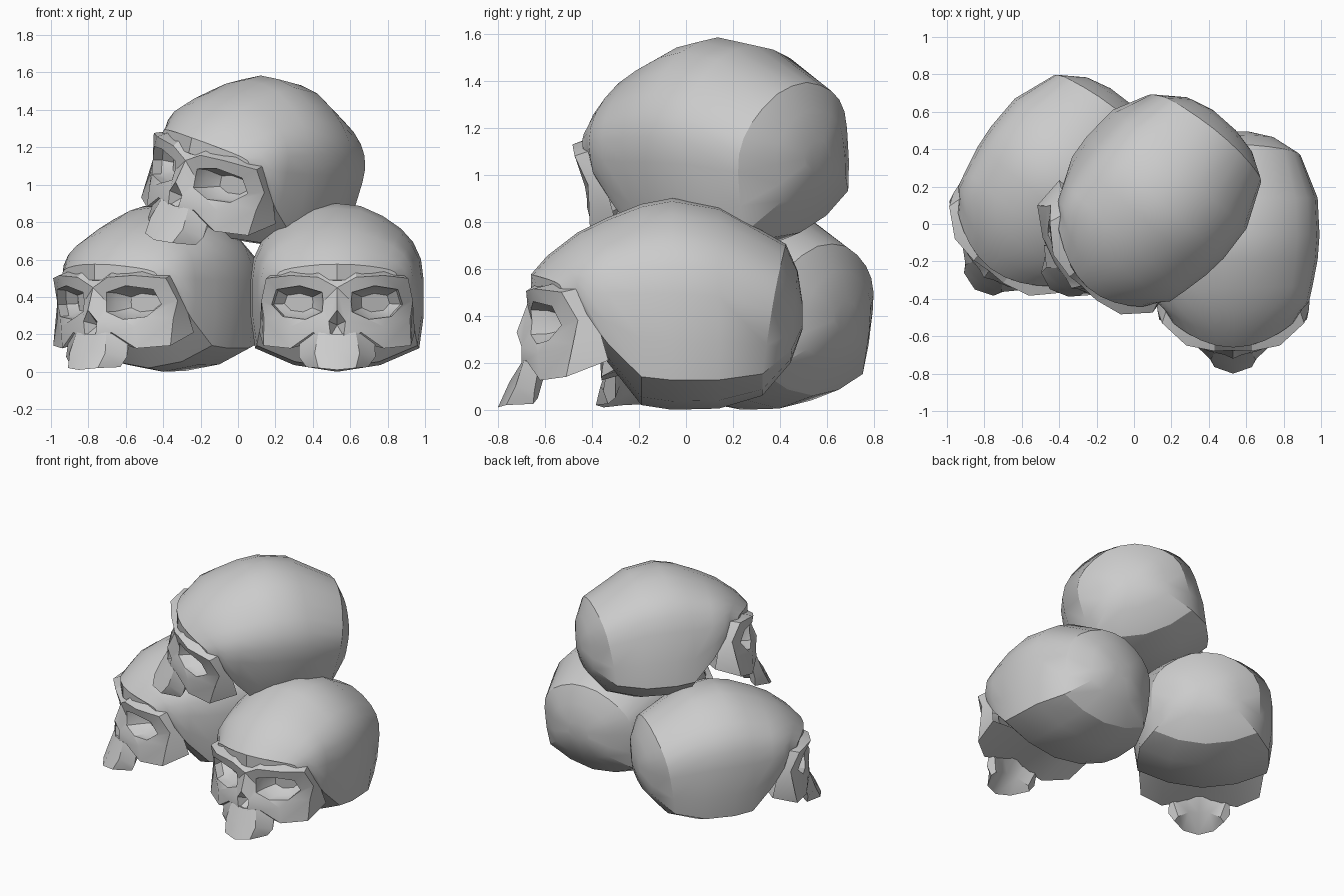
import bpy
import bmesh
from math import radians
from mathutils import Matrix, Vector

cube = bpy.data.objects.get("Cube")
if cube:
    bpy.data.objects.remove(cube, do_unlink=True)

bone = bpy.data.materials.new("bone_grey")
bone.use_nodes = True
bone.diffuse_color = (0.6, 0.6, 0.6, 1)
bone.node_tree.nodes["Principled BSDF"].inputs["Base Color"].default_value = (0.6, 0.6, 0.6, 1)

# Local pivot: middle of the braincase
PIVOT = Vector((0, -0.1, 0.45))


def symmetric_mesh(name, points, faces, matrix):
    """Build the left half, repeat it mirrored in x, weld the seam and place it."""
    bm = bmesh.new()
    for side in (1, -1):
        verts = [bm.verts.new((side * x, y, z)) for x, y, z in points]
        for face in faces:
            bm.faces.new([verts[i] for i in face])
    bmesh.ops.remove_doubles(bm, verts=bm.verts, dist=0.0005)
    bmesh.ops.recalc_face_normals(bm, faces=bm.faces)
    bmesh.ops.translate(bm, verts=bm.verts, vec=-PIVOT)
    bm.transform(matrix)
    mesh = bpy.data.meshes.new(name)
    bm.to_mesh(mesh)
    bm.free()
    mesh.materials.append(bone)
    for polygon in mesh.polygons:
        polygon.use_smooth = True
    mesh.set_sharp_from_angle(angle=radians(30))
    obj = bpy.data.objects.new(name, mesh)
    bpy.context.collection.objects.link(obj)


def grid_faces(rows, columns, wrap=False):
    """Quads joining equal rows of points."""
    faces = []
    for r in range(rows if wrap else rows - 1):
        a, b = r * columns, (r + 1) % rows * columns
        for c in range(columns - 1):
            faces.append((a + c, a + c + 1, b + c + 1, b + c))
    return faces


# Half cross-section of the braincase, crown to base, in unit size
SECTION = [(0, 1), (0.27, 0.97), (0.53, 0.85), (0.74, 0.7), (0.88, 0.54), (0.97, 0.34),
           (1, 0.1), (1, -0.35), (0.95, -0.72), (0.5, -0.92), (0, -1)]

# Braincase stations: y, half width, top, widest height, base, sideways sweep, backward lean
STATIONS = [
    (-0.66, 0.32, 0.575, 0.51, 0.49, 0.13, 0),
    (-0.59, 0.365, 0.655, 0.50, 0.47, 0.13, 0),
    (-0.46, 0.405, 0.755, 0.47, 0.37, 0.04, 0),
    (-0.34, 0.425, 0.815, 0.46, 0.21, 0.01, 0),
    (-0.19, 0.452, 0.875, 0.45, 0.02, 0, 0),
    (-0.06, 0.462, 0.9, 0.45, 0, 0, 0),
    (0.14, 0.452, 0.865, 0.44, 0.005, 0, 0),
    (0.375, 0.362, 0.705, 0.39, 0.06, -0.015, 0.05),
    (0.46, 0.22, 0.59, 0.4, 0.2, 0, 0.015),
    (0.495, 0.08, 0.46, 0.4, 0.34, 0, 0),
]


def build_braincase(name, matrix):
    points = []
    for y, width, top, middle, base, sweep, lean in STATIONS:
        for u, v in SECTION:
            reach = top - middle if v > 0 else middle - base
            points.append((u * width, y + sweep * u * u + lean * v, middle + v * reach))
    n = len(SECTION)
    faces = grid_faces(len(STATIONS), n)
    faces.append(tuple(range(n)))
    faces.append(tuple(range(len(points) - n, len(points))))
    symmetric_mesh(name, points, faces, matrix)


# Outer border of one eye socket, from between the brows outwards
BORDER = {
    "glabella": (0, -0.675, 0.45), "brow_a": (0.10, -0.68, 0.505),
    "brow_b": (0.25, -0.65, 0.515), "brow_c": (0.38, -0.53, 0.50),
    "orbit_side": (0.405, -0.46, 0.38), "orbit_low": (0.39, -0.48, 0.28),
    "orbit_base": (0.25, -0.63, 0.24), "nose_side": (0.045, -0.70, 0.27),
}
# Rim of the socket opening, in the same order
RIM = [(0.075, -0.655, 0.375), (0.08, -0.66, 0.425), (0.20, -0.65, 0.46), (0.325, -0.57, 0.44),
       (0.35, -0.53, 0.36), (0.29, -0.585, 0.295), (0.17, -0.635, 0.28), (0.08, -0.66, 0.32)]
# Remaining points of the face
EXTRA = {
    "brow_mid": (0, -0.63, 0.52), "brow_in": (0.10, -0.62, 0.545),
    "brow_out": (0.25, -0.55, 0.54), "temple_top": (0.35, -0.44, 0.52),
    "temple": (0.38, -0.39, 0.42), "arch": (0.415, -0.33, 0.21),
    "cheek_out": (0.395, -0.51, 0.14), "cheek_in": (0.25, -0.62, 0.125),
    "cheek_nose": (0.13, -0.68, 0.21), "nose_tip": (0, -0.72, 0.33),
    "nose_base": (0.035, -0.70, 0.19), "nose_pit": (0, -0.63, 0.25),
    "nose_floor": (0, -0.70, 0.19), "palate_side": (0.25, -0.33, 0.22),
    "palate_mid": (0, -0.33, 0.23), "palate_front": (0, -0.64, 0.19),
}
# Strips between two rows of named points: the brow, then the cheek
STRIPS = [
    (("glabella", "brow_a", "brow_b", "brow_c", "orbit_side"),
     ("brow_mid", "brow_in", "brow_out", "temple_top", "temple")),
    (("orbit_side", "orbit_low", "orbit_base", "nose_side"),
     ("arch", "cheek_out", "cheek_in", "cheek_nose")),
]
# Single panels of the temple and nose
NOSE_PANELS = [
    ("orbit_side", "arch", "temple"),
    ("glabella", "nose_tip", "nose_side"),
    ("nose_side", "nose_base", "cheek_nose"),
    ("nose_tip", "nose_pit", "nose_side"),
    ("nose_side", "nose_pit", "nose_base"),
    ("nose_base", "nose_pit", "nose_floor"),
]
# Underside of the cheeks and the palate
PALATE_PANELS = [
    ("arch", "cheek_out", "palate_side"),
    ("cheek_out", "cheek_in", "palate_side"),
    ("cheek_in", "palate_front", "palate_mid", "palate_side"),
    ("cheek_in", "cheek_nose", "palate_front"),
]


def build_face(name, matrix):
    count = len(RIM)
    centre = sum((Vector(p) for p in RIM), Vector()) / count
    points = list(BORDER.values()) + RIM
    # The socket tapers back into the head
    for shrink, depth in ((0.93, 0.07), (0.55, 0.13)):
        for p in RIM:
            q = centre + (Vector(p) - centre) * shrink
            points.append((q.x, q.y + depth, q.z))
    faces = []
    for ring in range(3):
        a, b = ring * count, (ring + 1) * count
        for i in range(count):
            j = (i + 1) % count
            faces.append((a + i, a + j, b + j, b + i))
    faces.append(tuple(range(3 * count, 4 * count)))
    index = {key: i for i, key in enumerate(BORDER)}
    for key, p in EXTRA.items():
        index[key] = len(points)
        points.append(p)
    panels = NOSE_PANELS + PALATE_PANELS
    for upper, lower in STRIPS:
        for i in range(len(upper) - 1):
            panels.append((upper[i], upper[i + 1], lower[i + 1], lower[i]))
    for panel in panels:
        faces.append(tuple(index[key] for key in panel))
    symmetric_mesh(name, points, faces, matrix)


# Upper jaw rows, centre to side: top, middle, biting edge, hollow inside, inner top
JAW = [(0, -0.70, 0.2), (0.1, -0.69, 0.21), (0.2, -0.625, 0.19),
       (0, -0.75, 0.12), (0.12, -0.725, 0.1), (0.205, -0.645, 0.08),
       (0, -0.80, 0.01), (0.1, -0.765, 0.02), (0.165, -0.65, 0.025),
       (0, -0.68, 0.11), (0.07, -0.66, 0.1), (0.14, -0.63, 0.05),
       (0, -0.60, 0.19), (0.1, -0.60, 0.19), (0.19, -0.59, 0.19)]


def build_jaw(name, matrix):
    faces = grid_faces(5, 3, wrap=True)
    faces.append(tuple(range(2, len(JAW), 3)))
    symmetric_mesh(name, JAW, faces, matrix)


# Three skulls, two on the ground and one resting on top: place, turn, tilt
SKULLS = {
    "left": ((0.53, -0.1, 0.45), 0, 0),
    "right": ((-0.425, 0.205, 0.45), -37.5, 0),
    "top": ((0.1, 0.1, 1.13), -41.5, 15),
}
for label, (place, turn, tilt) in SKULLS.items():
    matrix = (Matrix.Translation(place) @ Matrix.Rotation(radians(turn), 4, "Z")
              @ Matrix.Rotation(radians(tilt), 4, "Y"))
    build_braincase(label + "_skull_braincase", matrix)
    build_face(label + "_skull_face", matrix)
    build_jaw(label + "_skull_upper_jaw", matrix)
